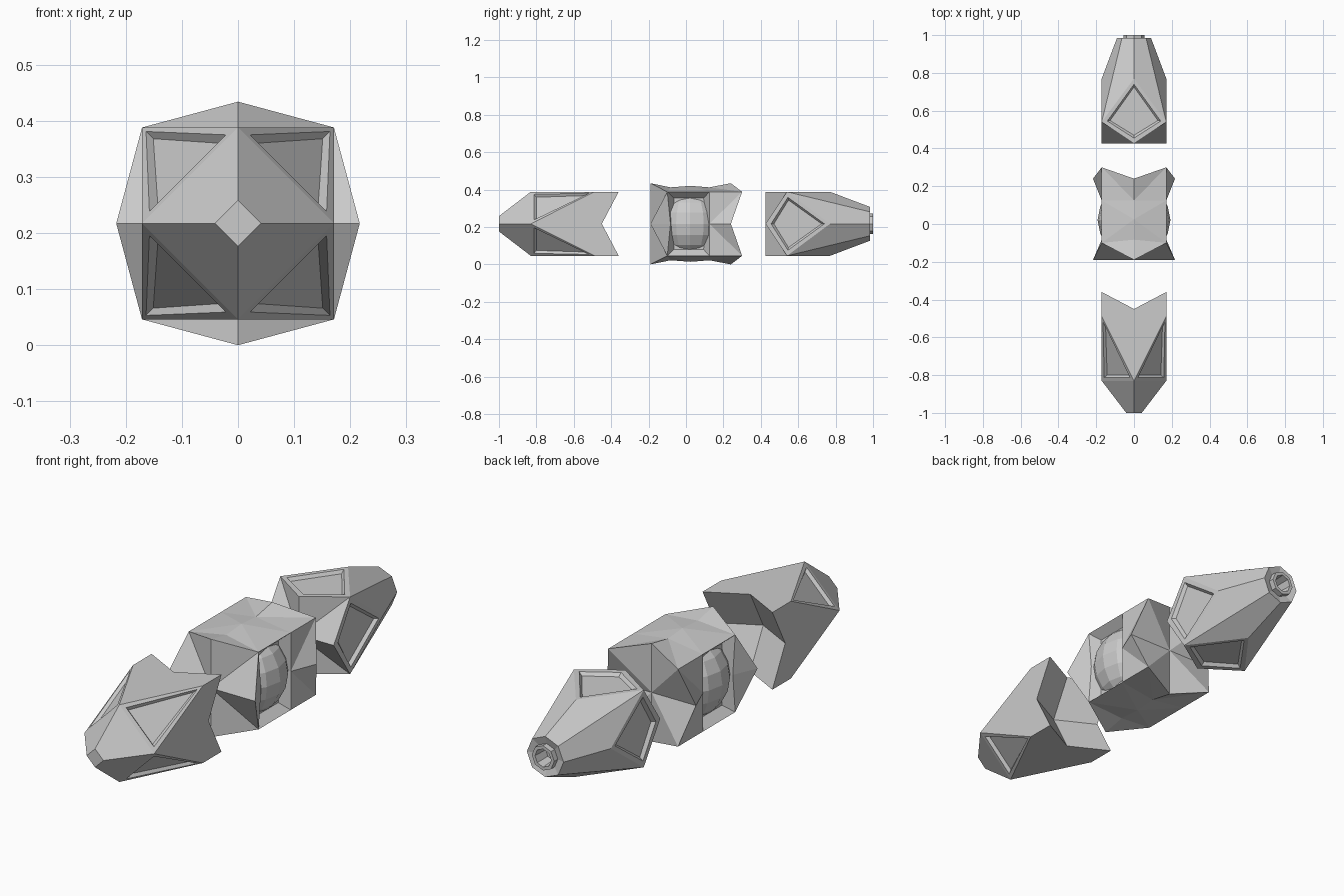
import bpy, bmesh, math

if "Cube" in bpy.data.objects:
    bpy.data.objects.remove(bpy.data.objects["Cube"])

C = 0.217      # height of the long axis
R = 0.171      # half width of the square section
H = math.sqrt(0.5)
DIRS = [(1, 0), (0, 1), (-1, 0), (0, -1)]


def mids(bm, r, y, rz=None):
    """Four points in the middle of each side."""
    rz = r if rz is None else rz
    return [bm.verts.new((a * r, y, C + b * rz)) for a, b in DIRS]


def corners(bm, r, y):
    """Four corner points; corner k lies between side k and side k+1."""
    return [bm.verts.new((a * r, y, C + b * r)) for a, b in [(1, 1), (-1, 1), (-1, -1), (1, -1)]]


def centre(bm, y):
    return bm.verts.new((0, y, C))


def fan(bm, c, m, k):
    for i in range(4):
        bm.faces.new((c, m[i], k[i]))
        bm.faces.new((c, k[i], m[(i + 1) % 4]))


def sink_panels(bm, faces):
    """Flush border, then a sloped step down to a recessed plate."""
    bm.normal_update()
    bmesh.ops.inset_individual(bm, faces=faces, thickness=0.03, depth=0)
    bmesh.ops.inset_individual(bm, faces=faces, thickness=0.015, depth=-0.014)


def finish(bm, name, panels=()):
    bmesh.ops.recalc_face_normals(bm, faces=bm.faces[:])
    if panels:
        sink_panels(bm, list(panels))
    me = bpy.data.meshes.new(name)
    bm.to_mesh(me)
    bm.free()
    ob = bpy.data.objects.new(name, me)
    bpy.context.collection.objects.link(ob)
    return ob


# Front segment: pointed nose, triangular panels, hollow rear
bm = bmesh.new()
T = mids(bm, 0.041, -1.0)
M = mids(bm, R, -0.83)
K = corners(bm, R, -0.49)
B = mids(bm, R, -0.45)
D = corners(bm, R, -0.36)
c = centre(bm, -0.54)
bm.faces.new(T)
panels = []
for i in range(4):
    j = (i + 1) % 4
    bm.faces.new((T[i], T[j], M[j], M[i]))
    panels.append(bm.faces.new((M[i], M[j], K[i])))
    bm.faces.new((M[i], K[i], D[i], B[i], D[i - 1], K[i - 1]))
    bm.faces.new((D[i], B[j], c, B[i]))
finish(bm, "front_segment", panels)

# Middle segment: pinched block with recessed side windows
bm = bmesh.new()
F = mids(bm, 0.217, -0.19)
FK = corners(bm, R, -0.10)
P = mids(bm, R, -0.083, 0.195)
N = mids(bm, R, 0.025, 0.203)
Q = mids(bm, R, 0.125, 0.195)
QK = corners(bm, R, 0.125)
G = mids(bm, 0.217, 0.24)
GK = corners(bm, R, 0.30)
fan(bm, centre(bm, -0.19), F, FK)
fan(bm, centre(bm, 0.24), G, GK)
for i in range(4):
    for k in (i, i - 1):
        bm.faces.new((F[i], FK[k], P[i]))
        bm.faces.new((G[i], GK[k], Q[i]))
        bm.faces.new((GK[k], QK[k], Q[i]))
    if i in (1, 3):           # top and bottom ridges
        for k in (i, i - 1):
            bm.faces.new((P[i], FK[k], N[i]))
            bm.faces.new((N[i], FK[k], QK[k]))
            bm.faces.new((N[i], QK[k], Q[i]))
    else:                     # window frame sloping in to a back plate
        outer = [FK[i], P[i], FK[i - 1], QK[i - 1], Q[i], QK[i]]
        inner = []
        for v in outer:
            y = 0.021 + (v.co.y - 0.021) * (0.9 if v in (P[i], Q[i]) else 0.7)
            inner.append(bm.verts.new((v.co.x * 0.77, y, C + (v.co.z - C) * 0.8)))
        for a in range(6):
            b = (a + 1) % 6
            bm.faces.new((outer[a], outer[b], inner[b], inner[a]))
        bm.faces.new(inner)
for n in (0, 2):              # loose helper points on the window sides
    bm.verts.remove(N[n])
finish(bm, "middle_segment")

# Ball seen through the side windows
bm = bmesh.new()
bmesh.ops.create_uvsphere(bm, u_segments=16, v_segments=10, radius=0.193)
for v in bm.verts:
    v.co.y += 0.021
    v.co.z += C
finish(bm, "core_ball")

# Rear segment: diamond panels tapering to an eight-sided nozzle
bm = bmesh.new()
F = mids(bm, R, 0.425)
K = corners(bm, R, 0.54)
A = mids(bm, R, 0.77)
c = centre(bm, 0.425)
fan(bm, c, F, K)


def ring(r, y):
    m, k = mids(bm, r, y), corners(bm, r * H, y)
    return [v for pair in zip(m, k) for v in pair]


rings = [ring(r, y) for r, y in
         [(0.09, 0.985), (0.055, 0.975), (0.055, 1.0), (0.04, 1.0), (0.036, 0.93)]]
panels = []
for i in range(4):
    j = (i + 1) % 4
    E = rings[0]
    panels.append(bm.faces.new((F[i], K[i], A[i], K[i - 1])))
    bm.faces.new((A[i], K[i], E[2 * i + 1], E[2 * i]))
    bm.faces.new((K[i], A[j], E[2 * j], E[2 * i + 1]))
for r0, r1 in zip(rings, rings[1:]):
    for i in range(8):
        j = (i + 1) % 8
        bm.faces.new((r0[i], r0[j], r1[j], r1[i]))
bm.faces.new(rings[-1])
finish(bm, "rear_segment", panels)
